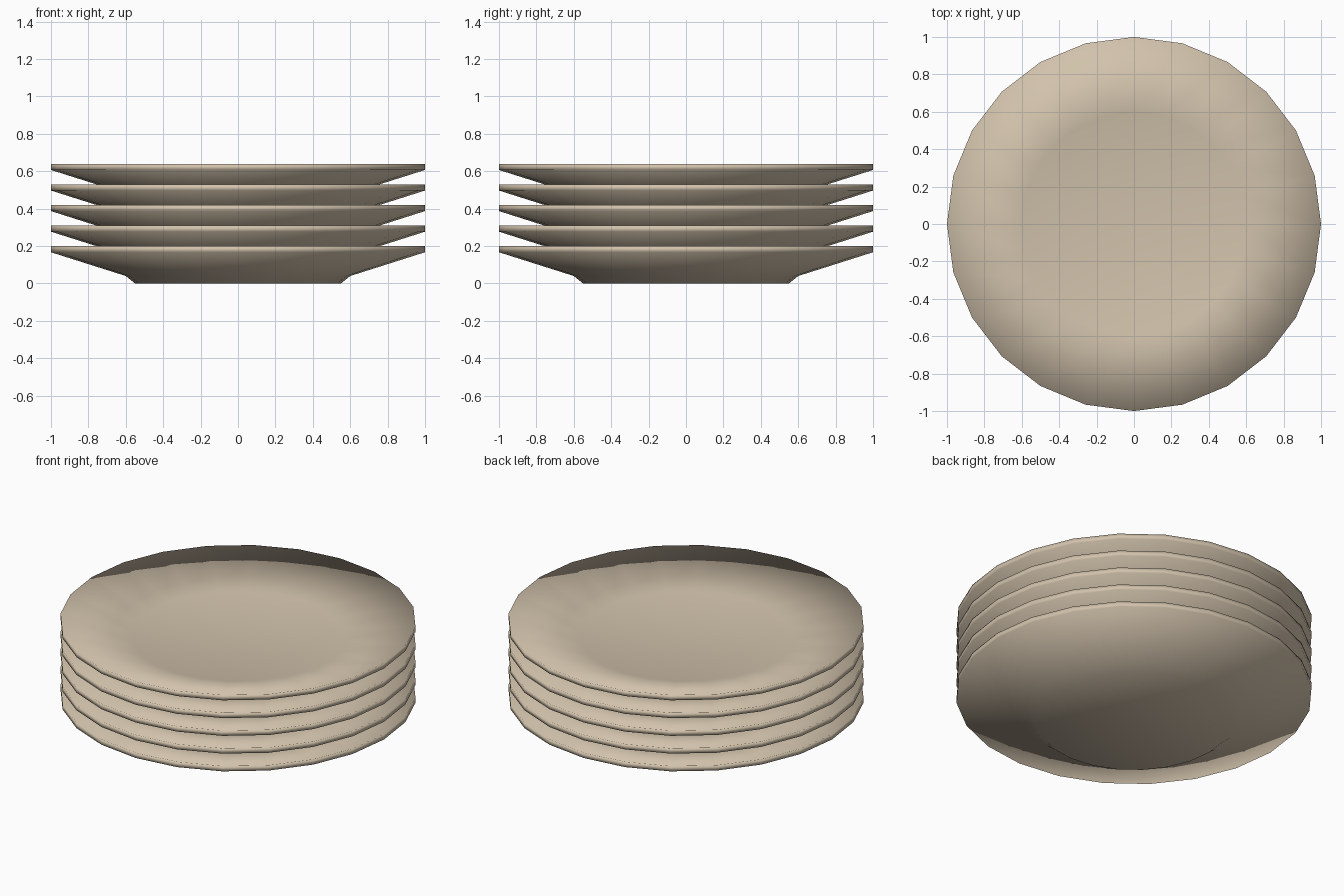
import bpy
import bmesh
from math import cos, sin, tau

cube = bpy.data.objects.get("Cube")
if cube:
    bpy.data.objects.remove(cube, do_unlink=True)

SIDES = 24
PLATES = 5
SPACING = 0.11
# (radius, height) from the foot, around the rim, to the inner floor
PROFILE = [(0.55, 0.0), (0.60, 0.04), (1.0, 0.167), (1.0, 0.2), (0.60, 0.1)]


def make_material(name, colour):
    mat = bpy.data.materials.new(name)
    mat.use_nodes = True
    mat.diffuse_color = colour
    bsdf = next(n for n in mat.node_tree.nodes if n.type == "BSDF_PRINCIPLED")
    bsdf.inputs["Base Color"].default_value = colour
    return mat


def make_plate_mesh(mat):
    bm = bmesh.new()
    rings = []
    for radius, height in PROFILE:
        angles = [tau * i / SIDES for i in range(SIDES)]
        rings.append([bm.verts.new((radius * cos(a), radius * sin(a), height)) for a in angles])
    # walls between neighbouring rings
    for low, high in zip(rings, rings[1:]):
        for i in range(SIDES):
            j = (i + 1) % SIDES
            bm.faces.new((low[i], low[j], high[j], high[i]))
    # flat base and inner floor
    bm.faces.new(rings[0][::-1])
    bm.faces.new(rings[-1])
    bmesh.ops.recalc_face_normals(bm, faces=bm.faces)
    for face in bm.faces:
        face.smooth = True
    mesh = bpy.data.meshes.new("plate")
    bm.to_mesh(mesh)
    bm.free()
    mesh.materials.append(mat)
    return mesh


# stack of identical plates
plate_mesh = make_plate_mesh(make_material("beige ceramic", (0.64, 0.54, 0.41, 1.0)))
for n in range(PLATES):
    plate = bpy.data.objects.new(f"plate_{n + 1}", plate_mesh)
    plate.location.z = n * SPACING
    bpy.context.collection.objects.link(plate)
